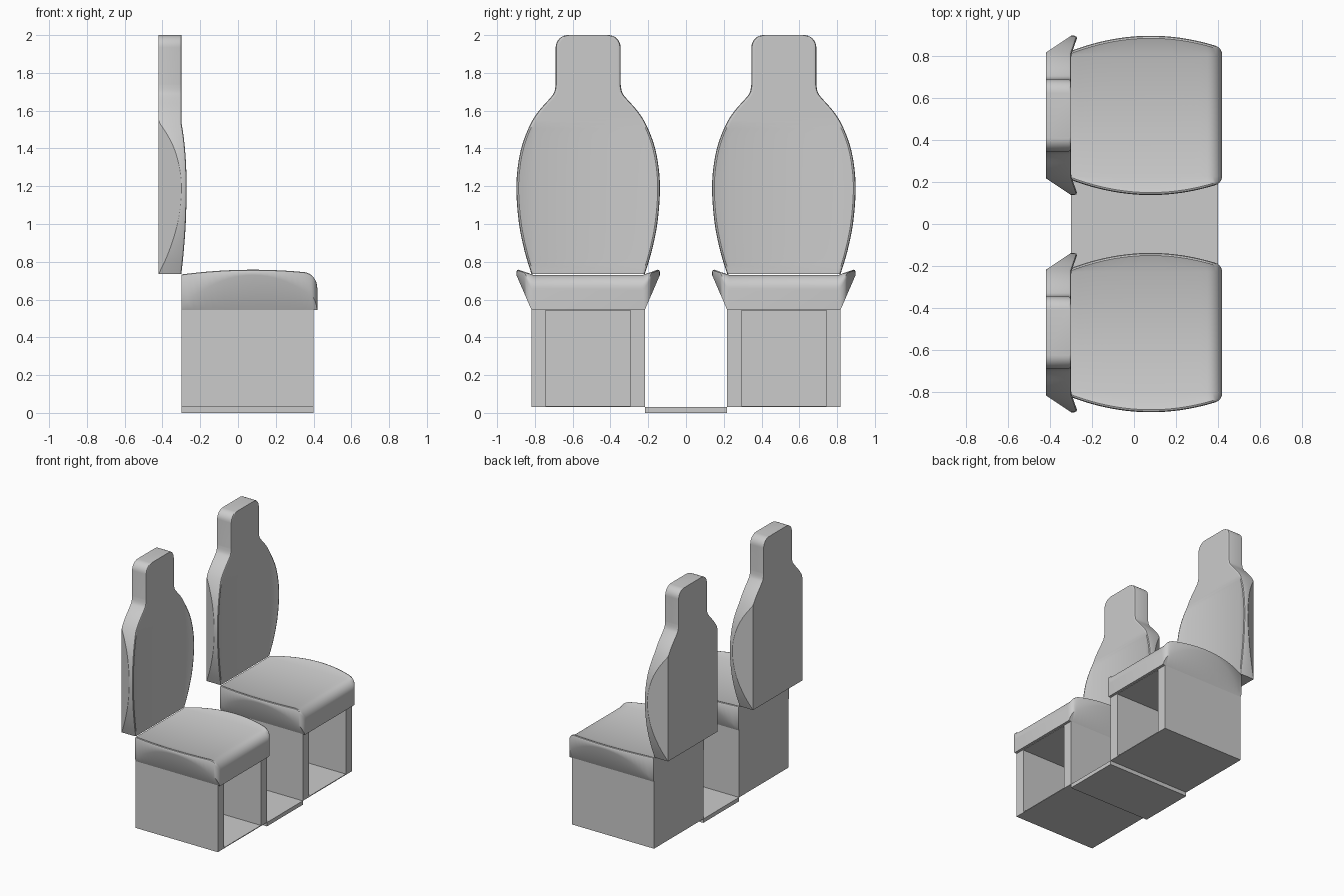
import bpy, bmesh, math
from mathutils import Vector

if "Cube" in bpy.data.objects:
    bpy.data.objects.remove(bpy.data.objects["Cube"])

grey = bpy.data.materials.new("plain grey")
grey.use_nodes = True
COLOUR = (0.6, 0.6, 0.6, 1)
grey.diffuse_color = COLOUR
grey.node_tree.nodes["Principled BSDF"].inputs["Base Color"].default_value = COLOUR

SEAT_Y = 0.518   # distance of each seat from the middle
BODY = 0.30      # half width of the straight body
FLARE = 0.08     # extra half width of the side wings


def finish(bm, name, y, smooth=False):
    bmesh.ops.remove_doubles(bm, verts=bm.verts, dist=0.0004)
    bmesh.ops.recalc_face_normals(bm, faces=bm.faces)
    mesh = bpy.data.meshes.new(name)
    bm.to_mesh(mesh)
    bm.free()
    mesh.materials.append(grey)
    obj = bpy.data.objects.new(name, mesh)
    obj.location.y = y
    bpy.context.collection.objects.link(obj)
    if smooth:
        bpy.ops.object.select_all(action="DESELECT")
        obj.select_set(True)
        bpy.context.view_layer.objects.active = obj
        bpy.ops.object.shade_smooth_by_angle(angle=math.radians(32))


def cube(x0, x1, half_y, z0, z1):
    bm = bmesh.new()
    bmesh.ops.create_cube(bm, size=1)
    for v in bm.verts:
        v.co = ((x0 + x1) / 2 + v.co.x * (x1 - x0), v.co.y * 2 * half_y,
                (z0 + z1) / 2 + v.co.z * (z1 - z0))
    return bm


def section(half, low, high, drop=0):
    """Padded outline: flat face with raised wings, sides cut by a slant."""
    t = max(0, (half - BODY) / FLARE)
    top = high - drop
    tip = top + 0.028 * t
    corner = min(low + (high - low) * t, tip - 0.014)
    side = [(min(half, BODY), low), (half, corner), (half, tip - 0.012),
            (half - 0.004, tip - 0.003), (half - 0.012, tip),
            (min(half - 0.02, BODY - 0.01), top)]
    return side + [(-y, d) for y, d in reversed(side)]


def loft(rings):
    bm = bmesh.new()
    loops = [[bm.verts.new(p) for p in ring] for ring in rings]
    n = len(loops[0])
    for a, b in zip(loops, loops[1:]):
        for i in range(n):
            j = (i + 1) % n
            bm.faces.new((a[i], a[j], b[j], b[i]))
    bm.faces.new(loops[0])
    bm.faces.new(loops[-1])
    return bm


def round_off(value, start, radius):
    d = min(max(0, value - start), radius)
    return radius - math.sqrt(radius * radius - d * d)


def cushion():
    xs = [-0.3 + 0.65 * i / 20 for i in range(21)]
    xs += [0.35 + 0.07 * math.sin(math.pi / 2 * i / 8) for i in range(1, 9)]
    rings = []
    for x in xs:
        half = BODY + FLARE * (1 - ((x - 0.08) / 0.4) ** 2) - round_off(x, 0.39, 0.03)
        ring = section(half, 0.545, 0.73, round_off(x, 0.35, 0.07))
        rings.append([(x, y, z) for y, z in ring])
    return loft(rings)


# Backrest outline as (height, half width), rounded between the points
OUTLINE = [(0.735, 0.30), (0.85, 0.335), (1.0, 0.366), (1.17, 0.38), (1.3, 0.373),
           (1.42, 0.349), (1.53, 0.305), (1.6, 0.26), (1.67, 0.198),
           (1.70, 0.179), (1.74, 0.172)]


def backrest():
    points = []
    for i in range(len(OUTLINE) - 1):
        a, b, c, d = (Vector(OUTLINE[min(max(k, 0), len(OUTLINE) - 1)])
                      for k in range(i - 1, i + 3))
        for s in range(4):   # smooth curve through the outline
            u = s / 4
            points.append(0.5 * (2 * b + (c - a) * u + (2 * a - 5 * b + 4 * c - d) * u ** 2
                                 + (3 * b - a - 3 * c + d) * u ** 3))
    points.append(Vector(OUTLINE[-1]))
    # Headrest with rounded upper corners
    for i in range(9):
        a = math.pi / 2 * i / 8
        points.append(Vector((1.935 + 0.065 * math.sin(a), 0.107 + 0.065 * math.cos(a))))
    return loft([[(x, y, z) for y, x in section(half, -0.42, -0.30)]
                 for z, half in points])


def seat_box():
    bm = cube(-0.3, 0.4, BODY, 0.03, 0.55)
    front = max(bm.faces, key=lambda f: f.calc_center_median().x)
    # Opening in the front, then the hollow behind it
    for depth in (0.4, -0.29):
        new = bmesh.ops.extrude_face_region(bm, geom=[front])["geom"]
        bmesh.ops.delete(bm, geom=[front], context="FACES_ONLY")
        front = next(g for g in new if isinstance(g, bmesh.types.BMFace))
        for v in front.verts:
            v.co = (depth, math.copysign(0.225, v.co.y), 0.542 if v.co.z > 0.3 else 0.036)
    return bm


for label, y in (("right", -SEAT_Y), ("left", SEAT_Y)):
    finish(seat_box(), label + "_seat_box", y)
    finish(cushion(), label + "_cushion", y, True)
    finish(backrest(), label + "_backrest", y, True)

# Floor plate joining the two boxes
finish(cube(-0.3, 0.4, SEAT_Y - BODY, 0.0, 0.03), "floor_plate", 0)
